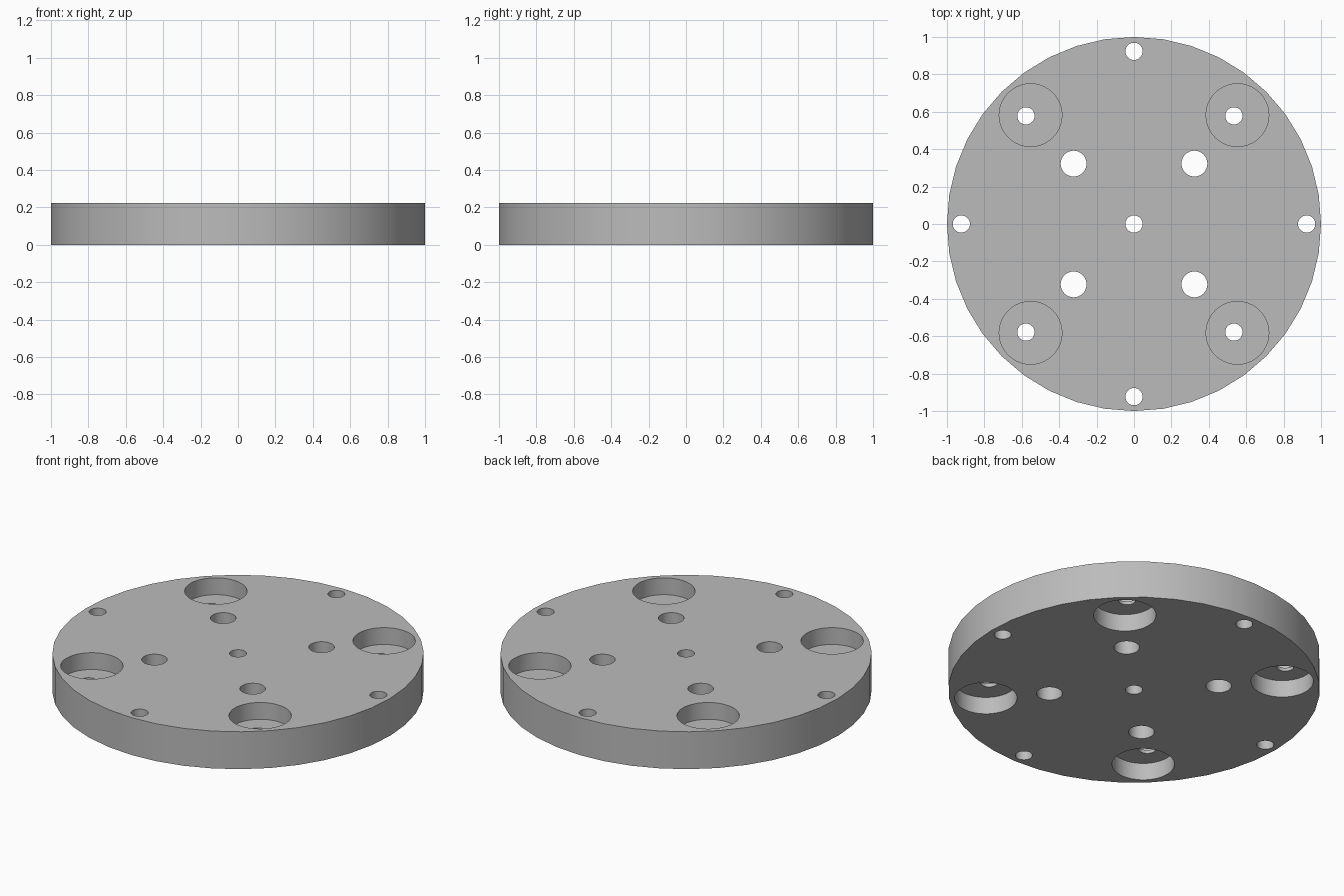
import bpy
import math

if "Cube" in bpy.data.objects:
    bpy.data.objects.remove(bpy.data.objects["Cube"])

H = 0.222          # plate thickness
WEB = (0.102, 0.122)  # thin floor between the upper and lower pockets

grey = bpy.data.materials.new("plain grey")
grey.diffuse_color = (0.5, 0.5, 0.5, 1)
grey.use_nodes = True
grey.node_tree.nodes["Principled BSDF"].inputs["Base Color"].default_value = grey.diffuse_color


def cylinder(name, x, y, r, z0, z1, sides):
    bpy.ops.mesh.primitive_cylinder_add(
        vertices=sides, radius=r, depth=z1 - z0, location=(x, y, (z0 + z1) / 2))
    ob = bpy.context.object
    ob.name = name
    ob.data.materials.append(grey)
    return ob


# Round plate
plate = cylinder("round_plate", 0, 0, 1.0, 0, H, 40)


def cut(x, y, r, z0=-0.1, z1=H + 0.1):
    """Bore a round hole in the plate between two heights."""
    tool = cylinder("hole_cutter", x, y, r, z0, z1, 40)
    tool.hide_render = True
    mod = plate.modifiers.new("bore", "BOOLEAN")
    mod.operation = "DIFFERENCE"
    mod.solver = "EXACT"
    mod.object = tool
    bpy.context.view_layer.objects.active = plate
    bpy.ops.object.modifier_apply(modifier=mod.name)
    bpy.data.objects.remove(tool)


# Centre hole and four rim holes
cut(0, 0, 0.046)
for i in range(4):
    a = i * math.pi / 2
    cut(0.923 * math.cos(a), 0.923 * math.sin(a), 0.046)

for sx in (-1, 1):
    for sy in (-1, 1):
        # Inner ring of medium holes
        cut(sx * 0.323, sy * 0.323, 0.069)
        # Wide pockets from above and below, joined by an off-centre small hole
        px, py = sx * 0.553, sy * 0.582
        cut(px, py, 0.168, WEB[1], H + 0.1)
        cut(px, py, 0.168, -0.1, WEB[0])
        cut(-0.578 if sx < 0 else 0.534, sy * 0.578, 0.046)

# Smooth walls, sharp rims
bpy.ops.object.select_all(action="DESELECT")
plate.select_set(True)
bpy.context.view_layer.objects.active = plate
bpy.ops.object.shade_smooth_by_angle(angle=math.radians(30))
